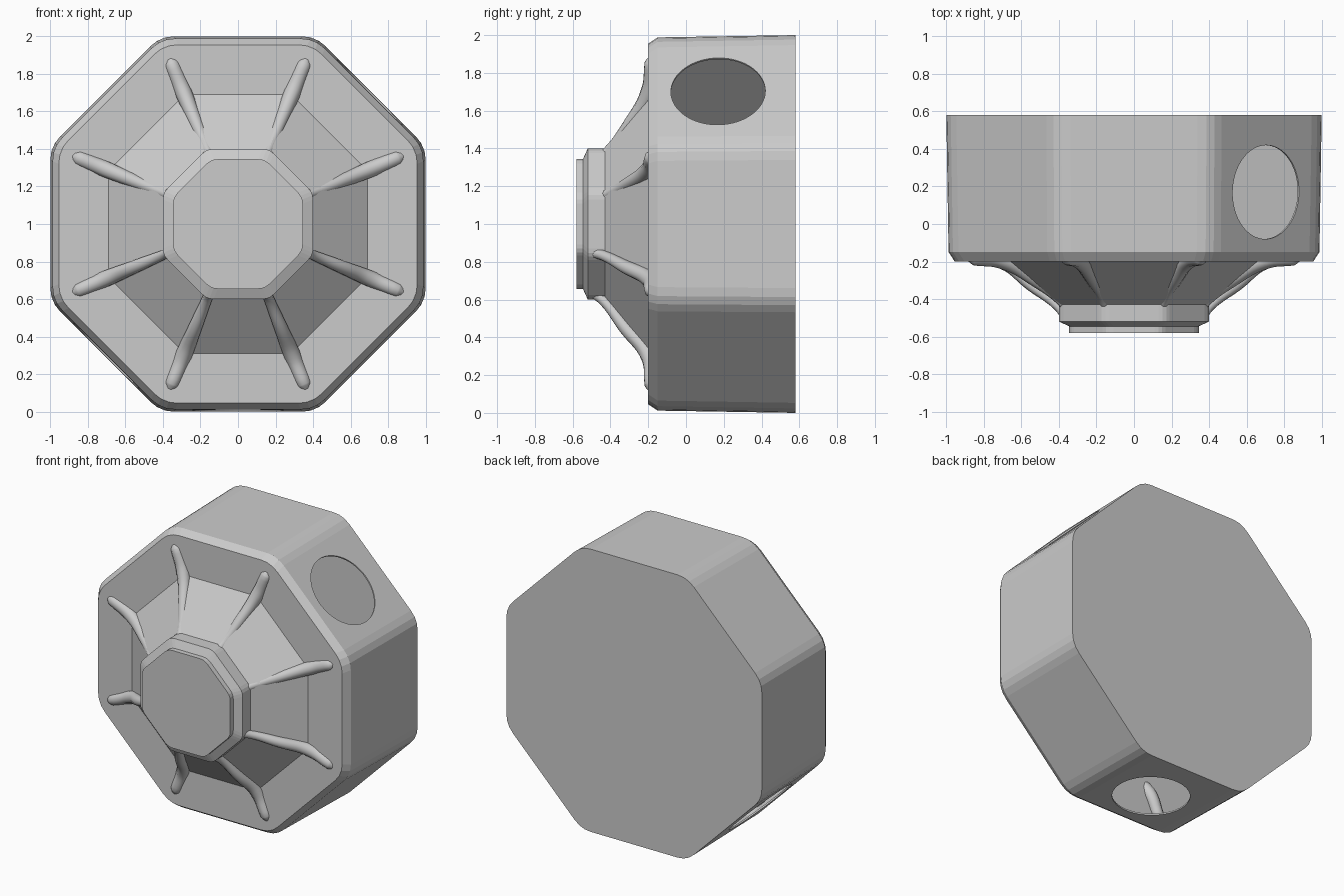
import bpy
import bmesh
import math
from mathutils import Vector

CENTRE_Z = 1.0

old = bpy.data.objects.get("Cube")
if old:
    bpy.data.objects.remove(old, do_unlink=True)

# Single painted-metal grey
grey = bpy.data.materials.new("light_grey")
grey.use_nodes = True
colour = (0.6, 0.6, 0.6, 1)
grey.diffuse_color = colour
grey.node_tree.nodes["Principled BSDF"].inputs["Base Color"].default_value = colour


def octagon(apothem, y, trim, steps=3):
    """Octagon facing -y with every corner rounded, trim measured along the sides."""
    radius = apothem / math.cos(math.pi / 8)
    corners = []
    for k in range(8):
        a = math.pi / 8 + k * math.pi / 4
        corners.append(Vector((radius * math.cos(a), y, CENTRE_Z + radius * math.sin(a))))
    if not trim:
        return corners
    points = []
    for k, corner in enumerate(corners):
        start = corner + (corners[k - 1] - corner).normalized() * trim
        end = corner + (corners[(k + 1) % 8] - corner).normalized() * trim
        for i in range(steps + 1):
            t = i / steps
            points.append(start * (1 - t) ** 2 + corner * 2 * t * (1 - t) + end * t * t)
    return points


def loft(name, profile, trim):
    """Closed solid through octagons given as (apothem, y)."""
    bm = bmesh.new()
    rings = [[bm.verts.new(p) for p in octagon(a, y, trim)] for a, y in profile]
    for lower, upper in zip(rings, rings[1:]):
        for i in range(len(lower)):
            j = (i + 1) % len(lower)
            bm.faces.new((lower[i], lower[j], upper[j], upper[i]))
    bm.faces.new(rings[0])
    bm.faces.new(rings[-1])
    bmesh.ops.recalc_face_normals(bm, faces=bm.faces)
    mesh = bpy.data.meshes.new(name)
    bm.to_mesh(mesh)
    bm.free()
    mesh.materials.append(grey)
    obj = bpy.data.objects.new(name, mesh)
    bpy.context.collection.objects.link(obj)
    return obj


def activate(obj):
    bpy.ops.object.select_all(action="DESELECT")
    obj.select_set(True)
    bpy.context.view_layer.objects.active = obj


# Hollow housing: drafted walls and a chamfered front rim
housing = loft("housing", [(1.0, 0.58), (0.988, -0.15), (0.955, -0.2)], 0.075)
activate(housing)
shell = housing.modifiers.new("thin_wall", "SOLIDIFY")
shell.thickness = 0.012
shell.offset = -1
bpy.ops.object.modifier_apply(modifier=shell.name)

# Round ports through the upper left, lower right and bottom walls
for degrees in (45, 225, 270):
    a = math.radians(degrees)
    out = Vector((math.cos(a), 0, math.sin(a)))
    bpy.ops.mesh.primitive_cylinder_add(
        vertices=64, radius=0.25, depth=0.3,
        location=out + Vector((0, 0.17, CENTRE_Z)),
        rotation=out.to_track_quat("Z", "Y").to_euler())
    cutter = bpy.context.object
    cutter.name = "port_cutter"
    cutter.hide_render = True
    activate(housing)
    cut = housing.modifiers.new("port", "BOOLEAN")
    cut.operation = "DIFFERENCE"
    cut.solver = "EXACT"
    cut.object = cutter
    bpy.ops.object.modifier_apply(modifier=cut.name)
    bpy.data.objects.remove(cutter, do_unlink=True)

# Sloping neck and stepped cap on the front
loft("neck", [(0.69, -0.199), (0.4, -0.43)], 0)
loft("cap", [(0.4, -0.425), (0.4, -0.52), (0.345, -0.545), (0.345, -0.58)], 0.035)

# Curved ribs over the neck's corners, standing prouder on the lower half
curve = bpy.data.curves.new("ribs", "CURVE")
curve.dimensions = "3D"
curve.bevel_depth = 0.045
curve.bevel_resolution = 3
curve.resolution_u = 6
curve.use_fill_caps = True
path = [(0.955, -0.175, 0.5), (0.92, -0.18, 0.9), (0.76, -0.195, 1.0),
        (0.58, -0.305, 0.8), (0.42, -0.425, 0.6), (0.37, -0.49, 0.6)]
for k in range(8):
    a = math.pi / 8 + k * math.pi / 4
    lift = 0.015 if math.sin(a) < 0 else -0.008
    spline = curve.splines.new("BEZIER")
    spline.bezier_points.add(len(path) - 1)
    for i, (point, (r, y, width)) in enumerate(zip(spline.bezier_points, path)):
        rise = lift if i > 2 else 0
        r += rise
        point.co = (r * math.cos(a), y - rise, CENTRE_Z + r * math.sin(a))
        point.radius = width
        point.handle_left_type = point.handle_right_type = "AUTO"
ribs = bpy.data.objects.new("ribs", curve)
curve.materials.append(grey)
bpy.context.collection.objects.link(ribs)
activate(ribs)
bpy.ops.object.convert(target="MESH")
bpy.ops.object.shade_smooth_by_angle(angle=math.radians(40))
